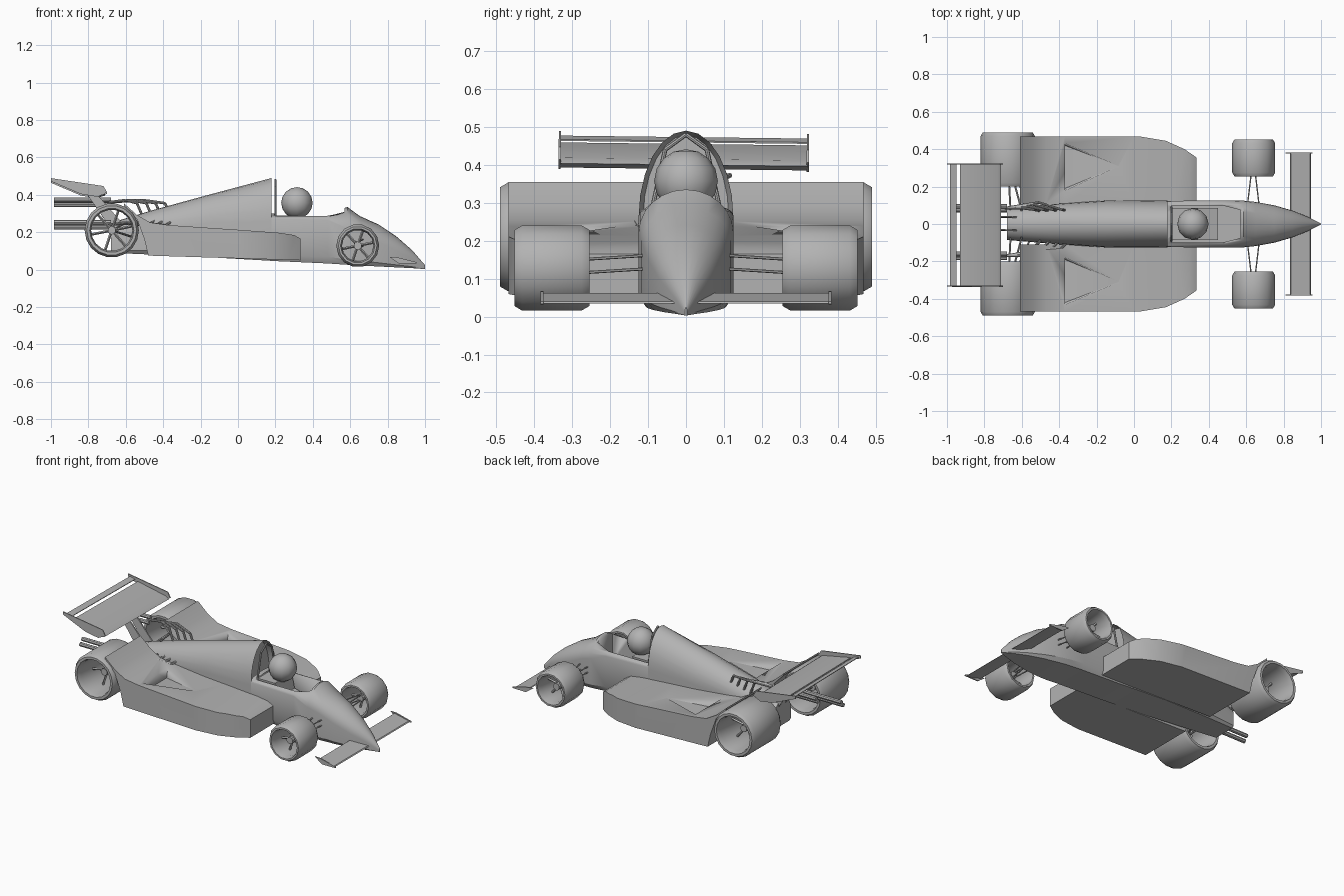
import bpy, bmesh, math
from mathutils import Vector, Matrix

if "Cube" in bpy.data.objects:
    bpy.data.objects.remove(bpy.data.objects["Cube"])

grey = bpy.data.materials.new("plain_grey")
grey.use_nodes = True
grey.diffuse_color = (0.45, 0.45, 0.45, 1)
grey.node_tree.nodes["Principled BSDF"].inputs["Base Color"].default_value = (0.45, 0.45, 0.45, 1)


def finish(name, bm, mirror=False, angle=30):
    bmesh.ops.recalc_face_normals(bm, faces=bm.faces)
    mesh = bpy.data.meshes.new(name)
    bm.to_mesh(mesh)
    bm.free()
    mesh.materials.append(grey)
    obj = bpy.data.objects.new(name, mesh)
    bpy.context.collection.objects.link(obj)
    bpy.ops.object.select_all(action='DESELECT')
    obj.select_set(True)
    bpy.context.view_layer.objects.active = obj
    bpy.ops.object.shade_smooth_by_angle(angle=math.radians(angle))
    if mirror:
        add_mirror(obj)
    return obj


def add_mirror(obj):
    obj.modifiers.new("mirror", 'MIRROR').use_axis = (False, True, False)


def cut(obj, cutter):
    mod = obj.modifiers.new("cut", 'BOOLEAN')
    mod.operation = 'DIFFERENCE'
    mod.solver = 'EXACT'
    mod.object = cutter
    cutter.hide_render = True
    cutter.hide_set(True)


def bridge(bm, rings, caps=True):
    rows = [[bm.verts.new(p) for p in ring] for ring in rings]
    n = len(rows[0])
    for a, b in zip(rows, rows[1:]):
        for i in range(n):
            j = (i + 1) % n
            bm.faces.new((a[i], a[j], b[j], b[i]))
    if caps:
        bm.faces.new(rows[0])
        return bm.faces.new(rows[-1])


def side_prism(bm, profile, y0, y1):
    bridge(bm, [[(x, y, z) for x, z in profile] for y in (y0, y1)])


def rod(bm, a, b, radius, sides=8):
    a, b = Vector(a), Vector(b)
    turn = (b - a).to_track_quat('Z', 'Y').to_matrix().to_4x4()
    bmesh.ops.create_cone(bm, cap_ends=True, segments=sides, radius1=radius, radius2=radius,
                          depth=(b - a).length, matrix=Matrix.Translation((a + b) / 2) @ turn)


def path(bm, points, radius):
    for a, b in zip(points, points[1:]):
        rod(bm, a, b, radius)


def section(x, bottom, half, shoulder, top):
    # Flat floor, upright flanks and an elliptical crown
    pts = [(half * 0.85, bottom), (half, bottom + (shoulder - bottom) * 0.15)]
    for k in range(7):
        t = math.pi / 2 * k / 6
        pts.append((half * math.cos(t), shoulder + (top - shoulder) * math.sin(t)))
    return [(x, y, z) for y, z in pts] + [(x, -y, z) for y, z in pts[-2::-1]]


def loft(name, stations):
    bm = bmesh.new()
    return bm, bridge(bm, [section(*s) for s in stations])


# Engine cover with a recessed front opening
bm, mouth = loft("engine_cover", [(-.68, .09, .085, .17, .25), (-.45, .08, .105, .22, .32),
                                  (-.15, .066, .125, .25, .402), (.18, .047, .125, .26, .49)])
bmesh.ops.recalc_face_normals(bm, faces=bm.faces)
bmesh.ops.inset_individual(bm, faces=[mouth], thickness=0.012, depth=-0.04)
finish("engine_cover", bm)

# Cockpit tub and nose
bm, _ = loft("nose", [(.17, .047, .124, .27, .3), (.48, .033, .125, .265, .303),
                      (.585, .026, .125, .22, .335), (.65, .022, .118, .2, .287),
                      (.75, .017, .1, .15, .242), (.85, .012, .071, .1, .175),
                      (.93, .008, .038, .06, .105), (1, .003, .003, .01, .024)])
nose = finish("nose_and_tub", bm)

bm = bmesh.new()
opening = [(.2, .1), (.47, .1), (.57, .075), (.57, -.075), (.47, -.1), (.2, -.1)]
bridge(bm, [[(x, y, z) for x, y in opening] for z in (.13, .6)])
cut(nose, finish("cockpit_cutter", bm))

# Driver and seat
bm = bmesh.new()
bmesh.ops.create_uvsphere(bm, u_segments=12, v_segments=8, radius=.084,
                          matrix=Matrix.Translation((.315, 0, .357)))
finish("helmet", bm)
bm = bmesh.new()
side_prism(bm, [(.2, .13), (.45, .13), (.45, .17), (.34, .2), (.32, .29), (.2, .29)], -.085, .085)
finish("seat", bm)

# Roll hoop
bm = bmesh.new()
path(bm, [(.2, -.09, .28), (.2, -.055, .44), (.2, 0, .48), (.2, .055, .44), (.2, .09, .28)], .006)
finish("roll_hoop", bm)

# Side pods: side profile, rounded off at the front outer corner
bm = bmesh.new()
side_prism(bm, [(.335, .05), (-.48, .075), (-.5, .16), (-.54, .27), (-.61, .343),
                (-.61, .355), (-.54, .292), (-.47, .252), (-.37, .238), (0, .213),
                (.22, .197), (.3, .185), (.335, .165)], .11, .468)
for p, q in [((.03, .468), (.17, .445)), ((.17, .445), (.27, .4)), ((.27, .4), (.335, .355))]:
    normal = Vector((p[1] - q[1], q[0] - p[0], 0))
    res = bmesh.ops.bisect_plane(bm, geom=bm.verts[:] + bm.edges[:] + bm.faces[:],
                                 plane_co=(*p, 0), plane_no=normal, clear_outer=True)
    bmesh.ops.holes_fill(bm, edges=[e for e in bm.edges if e.is_boundary])
pod = finish("side_pods", bm)

# Triangular sunken duct in each pod
bm = bmesh.new()
for p in [(-.08, .31, .219), (-.37, .17, .28), (-.37, .44, .28), (-.37, .19, .18), (-.37, .42, .18)]:
    bm.verts.new(p)
bmesh.ops.convex_hull(bm, input=bm.verts[:])
cut(pod, finish("duct_cutter", bm))
add_mirror(pod)


def wheel(name, x, z, radius, bore, y0, y1, sides):
    bm = bmesh.new()
    profile = [(radius - .012, y0), (radius, y0 + .02), (radius, y1 - .02), (radius - .012, y1),
               (bore, y1), (bore - .008, y1 - .03), (bore - .008, y0 + .03), (bore, y0)]
    rings = []
    for k in range(sides):
        a = math.tau * k / sides
        rings.append([(x + r * math.cos(a), y, z + r * math.sin(a)) for r, y in profile])
    bridge(bm, rings + rings[:1], caps=False)
    bmesh.ops.remove_doubles(bm, verts=bm.verts, dist=1e-5)
    mid = (y0 + y1) / 2
    rod(bm, (x, mid - .04, z), (x, mid + .04, z), .022, 10)
    for k in range(6):
        a = math.tau * k / 6 + .2
        rod(bm, (x, mid, z), (x + bore * math.cos(a), mid, z + bore * math.sin(a)), .007, 4)
    return finish(name, bm, mirror=True, angle=35)


wheel("front_wheels", .64, .128, .115, .092, .255, .452, 14)
wheel("rear_wheels", -.675, .21, .145, .118, .2, .49, 18)

# Suspension arms
bm = bmesh.new()
for z in (.115, .15):
    for x in (.605, .67):
        rod(bm, (x, .09, z + .012), (.638, .36, z - .005), .004, 6)
finish("front_suspension", bm, mirror=True)
bm = bmesh.new()
for x, z in [(-.55, .17), (-.66, .21), (-.6, .25)]:
    rod(bm, (x, .07, z), (-.675, .35, .21), .006, 6)
finish("rear_suspension", bm, mirror=True)

# Front wing with end plates
bm = bmesh.new()
side_prism(bm, [(.835, .058), (.84, .062), (.94, .04), (.945, .034), (.9, .036)], .01, .378)
side_prism(bm, [(.81, .068), (.85, .066), (.955, .04), (.955, .033), (.86, .032)], .376, .383)
finish("front_wing", bm, mirror=True)

# Rear wing with a slim flap and end plates
bm = bmesh.new()
side_prism(bm, [(-.93, .455), (-.73, .415), (-.71, .4), (-.75, .389), (-.93, .447)], -.335, .315)
side_prism(bm, [(-.985, .473), (-.95, .463), (-.95, .459), (-.985, .469)], -.335, .315)
for y in (-.341, .313):
    side_prism(bm, [(-1, .485), (-.72, .443), (-.7, .41), (-.75, .385), (-.84, .4), (-1, .468)],
               y, y + .006)
for y in (-.04, .03):
    side_prism(bm, [(-.82, .42), (-.76, .41), (-.62, .25), (-.68, .22)], y, y + .008)
wing = finish("rear_wing", bm)
wing.rotation_euler.x = -.012

# Exhaust pipes with curved headers
bm = bmesh.new()
for y, z, flank in [(.085, .36, .07), (-.17, .24, -.09)]:
    for k in (-1, 1):
        path(bm, [(-.985, y + .01 * k, z + .013 * k), (-.68, y + .01 * k, z + .013 * k)], .013)
    for k in range(4):
        path(bm, [(-.69, y, z), (-.6 + .03 * k, y + .01 * k, z + .012),
                  (-.54 + .05 * k, (y + flank) / 2, z - .005), (-.5 + .05 * k, flank, .26)], .007)
finish("exhaust_pipes", bm)
